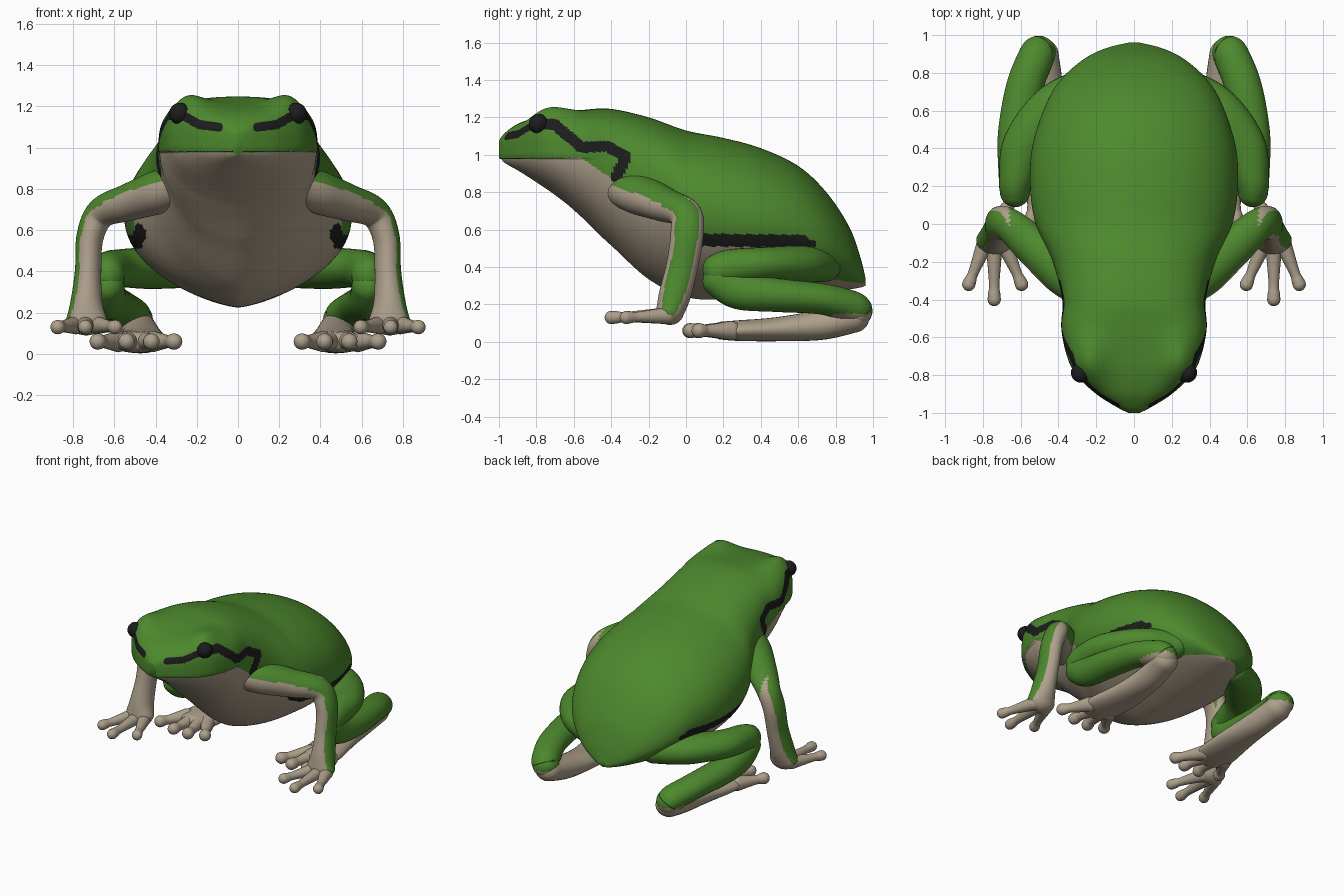
import bpy, bmesh, math
from mathutils import Vector

cube = bpy.data.objects.get("Cube")
if cube:
    bpy.data.objects.remove(cube, do_unlink=True)


def material(name, rgb):
    m = bpy.data.materials.new(name)
    m.use_nodes = True
    col = (*rgb, 1.0)
    m.diffuse_color = col
    bsdf = m.node_tree.nodes["Principled BSDF"]
    bsdf.inputs["Base Color"].default_value = col
    bsdf.inputs["Roughness"].default_value = 0.6
    return m


MATS = [material("leaf_green", (0.075, 0.25, 0.027)),
        material("belly_beige", (0.42, 0.35, 0.26)),
        material("stripe_black", (0.012, 0.012, 0.013))]
GREEN, BEIGE, BLACK = range(3)


def spline(rows, steps):
    """Catmull-Rom through rows of any width."""
    pts = [Vector(r) for r in rows]
    out = []
    for i in range(len(pts) - 1):
        p1, p2 = pts[i], pts[i + 1]
        m1 = (p2 - pts[max(i - 1, 0)]) / 2
        m2 = (pts[min(i + 2, len(pts) - 1)] - p1) / 2
        for k in range(steps):
            t = k / steps
            a, b = t * t * (3 - 2 * t), t * (1 - t)
            out.append(p1 * (1 - a) + p2 * a + m1 * (b * (1 - t)) - m2 * (b * t))
    return out + [pts[-1]]


def loft(name, rings, rule, mirrored=False):
    """Skin closed rings, close the ends and colour the faces by a rule."""
    bm = bmesh.new()
    loops = [[bm.verts.new(p) for p in ring] for ring in rings]
    n = len(loops[0])
    for a, b in zip(loops, loops[1:]):
        for j in range(n):
            bm.faces.new((a[j], a[(j + 1) % n], b[(j + 1) % n], b[j]))
    bm.faces.new(loops[0])
    bm.faces.new(loops[-1])
    bmesh.ops.recalc_face_normals(bm, faces=bm.faces)
    for f in bm.faces:
        f.smooth = True
        f.material_index = rule(f.calc_center_median(), f.normal)
    me = bpy.data.meshes.new(name)
    bm.to_mesh(me)
    bm.free()
    for m in MATS:
        me.materials.append(m)
    ob = bpy.data.objects.new(name, me)
    bpy.context.collection.objects.link(ob)
    if mirrored:
        ob.modifiers.new("Mirror", 'MIRROR').use_mirror_merge = False


def tube(name, rows, rule, ref=(0, 0, 1), steps=8, n=28):
    """Limb through rows of x, y, z, side radius, ref radius, round ends."""
    path = spline(rows, steps)
    cen = [Vector(p[:3]) for p in path]
    stations = []
    for i, p in enumerate(path):
        t = (cen[min(i + 1, len(cen) - 1)] - cen[max(i - 1, 0)]).normalized()
        stations.append((cen[i], t, p[3], p[4]))

    def cap(st, sign):
        c, t, a, b = st
        for k in range(1, 7):
            h = k / 6 * math.pi * 0.48
            q = math.cos(h)
            yield c + t * (sign * min(a, b) * math.sin(h)), t, a * q, b * q

    full = list(cap(stations[0], -1))[::-1] + stations + list(cap(stations[-1], 1))
    rings = []
    for c, t, a, b in full:
        side = t.cross(Vector(ref)).normalized()
        up = side.cross(t)
        rings.append([c + side * (a * math.cos(w)) + up * (b * math.sin(w))
                      for w in (2 * math.pi * j / n for j in range(n))])
    loft(name, rings, rule, True)


def near(u, v, line, width):
    """True within the given distance of a polyline."""
    p = Vector((u, v))
    for a, b in zip(line, line[1:]):
        a, b = Vector(a), Vector(b)
        t = max(0, min(1, (p - a).dot(b - a) / (b - a).length_squared))
        if (p - a.lerp(b, t)).length < width:
            return True
    return False


# Body and head: y, half width, widest height, top, bottom
BODY = [(-1.0, .03, 1.01, 1.075, .965), (-.97, .09, 1.01, 1.115, .945),
        (-.9, .2, 1.01, 1.165, .905), (-.8, .305, 1.02, 1.2, .84),
        (-.7, .355, 1.02, 1.22, .77), (-.55, .385, 1.0, 1.24, .65),
        (-.4, .38, .96, 1.245, .515), (-.2, .43, .85, 1.2, .335),
        (0, .52, .74, 1.13, .24), (.2, .55, .68, 1.09, .225),
        (.4, .54, .64, 1.035, .235), (.6, .48, .6, .94, .25),
        (.75, .4, .53, .8, .265), (.87, .27, .45, .62, .28),
        (.93, .15, .38, .46, .29), (.96, .03, .32, .34, .3)]
EDGE = [(-1.1, .975), (-.56, .985), (-.38, .86), (-.05, .7), (.1, .52),
        (.6, .5), (.74, .34), (1.1, .29)]
CHEEK = [(-.8, 1.17), (-.7, 1.16), (-.56, 1.04), (-.42, 1.045), (-.32, .99), (-.375, .88)]
FLANK = [(-.04, .6), (.07, .545), (.62, .538)]
FLANK_TIP = [(.62, .532), (.68, .525)]
# Snout stripe across the face: x, height
SNOUT = [(.095, 1.1), (.19, 1.112), (.28, 1.165)]


def body_ring(row, n=300):
    y, w, zm, zt, zb = row
    head = 1 - max(0, min(1, (y + .6) / .6))
    top, low = 1 - .36 * head, 1.42 - .47 * head
    ring = []
    for j in range(n):
        ang = 2 * math.pi * (j + 0.5) / n
        c, s = math.cos(ang), math.sin(ang)
        x = math.copysign(w * abs(c) ** (top if s > 0 else low), c)
        z = zm + (zt - zm) * s ** top if s > 0 else zm + (zm - zb) * s
        yy = y
        if s > 0:  # brow bulges over the eyes
            z += .06 * min(1, s * 2) * math.exp(-((abs(x) - .25) / .1) ** 2 - ((y + .74) / .14) ** 2)
        if z < .98 and y < -.45:  # lower jaw sits behind the lip
            k = min(1, (-.45 - y) * 5)
            x *= 1 - .03 * k
            yy += .02 * k
        ring.append((x, yy, z))
    return ring


def body_rule(c, nrm):
    y, z = c.y, c.z
    if near(y, z, CHEEK, .03) and abs(c.x) > .2:
        return BLACK
    if y < -.78 and near(abs(c.x), z, SNOUT, .022):
        return BLACK
    if near(y, z, FLANK, .034) or near(y, z, FLANK_TIP, .018):
        return BLACK
    for (y0, z0), (y1, z1) in zip(EDGE, EDGE[1:]):
        if y0 <= y < y1:
            return BEIGE if z < z0 + (z1 - z0) * (y - y0) / (y1 - y0) else GREEN
    return GREEN


loft("body", [body_ring(r) for r in spline(BODY, 15)], body_rule)

# Eyes
for side, sx in (("left", 1), ("right", -1)):
    bpy.ops.mesh.primitive_uv_sphere_add(segments=24, ring_count=16, radius=.053,
                                         location=(sx * .281, -.787, 1.165))
    eye = bpy.context.object
    eye.name = side + "_eye"
    eye.data.materials.append(MATS[BLACK])
    bpy.ops.object.shade_smooth()


# Arms: green along the top and the outside, beige elsewhere
def arm_rule(c, nrm):
    if c.x < .66 and c.z > .55:
        return GREEN if nrm.z > .35 or nrm.y > .45 else BEIGE
    return GREEN if nrm.x + .5 * max(nrm.z, 0) > .84 and c.z > .14 else BEIGE


def beige(c, nrm):
    return BEIGE


def green(c, nrm):
    return GREEN


tube("arms", [(.27, -.37, .82, .085, .085), (.37, -.26, .79, .105, .12), (.53, -.12, .735, .09, .105),
              (.66, -.005, .685, .075, .088), (.717, .005, .57, .066, .088), (.727, -.022, .4, .064, .085),
              (.735, -.06, .25, .078, .085), (.735, -.085, .165, .1, .075)],
     arm_rule, ref=(0, 1, 0), steps=12, n=64)


# Toes: slim in the middle with a round pad at the tip
def toe(name, base, tip, r):
    a, b = Vector(base), Vector(tip)
    rows = [(*a.lerp(b, t), r * k, r * k) for t, k in
            ((0, 1.3), (.4, 1.0), (.75, .78), (.9, .93), (1, 1.0))]
    tube(name, rows, beige, steps=5, n=16)


for label, x, y in (("inner", .595, -.32), ("middle", .74, -.4), ("outer", .875, -.32)):
    toe(label + "_fingers", (.74 + (x - .74) * .35, -.1, .14), (x, y, .13), .035)


# Hind legs: folded thigh and shin, then the long foot
def shin_rule(c, nrm):
    return BEIGE if c.y > .78 and c.z < .15 else GREEN


tube("thighs", [(.26, .74, .41, .09, .09), (.43, .61, .415, .125, .1), (.58, .42, .415, .115, .092),
                (.625, .24, .4, .09, .095), (.63, .17, .38, .08, .09)], green)
tube("shins", [(.63, .17, .335, .078, .09), (.63, .28, .275, .088, .1), (.62, .48, .25, .1, .09),
               (.58, .72, .23, .098, .083), (.52, .88, .19, .095, .085), (.5, .91, .165, .09, .085)],
     shin_rule, steps=12, n=40)
tube("feet", [(.49, .9, .13, .09, .08), (.47, .72, .09, .095, .08), (.47, .48, .067, .12, .064),
              (.49, .28, .06, .135, .055), (.5, .19, .06, .11, .048)], beige)
for label, x, y in (("first", .31, .06), ("second", .42, .02), ("third", .54, .025), ("fourth", .68, .07)):
    toe(label + "_toes", (.5 + (x - .5) * .45, .24, .06), (x, y, .06), .04)
